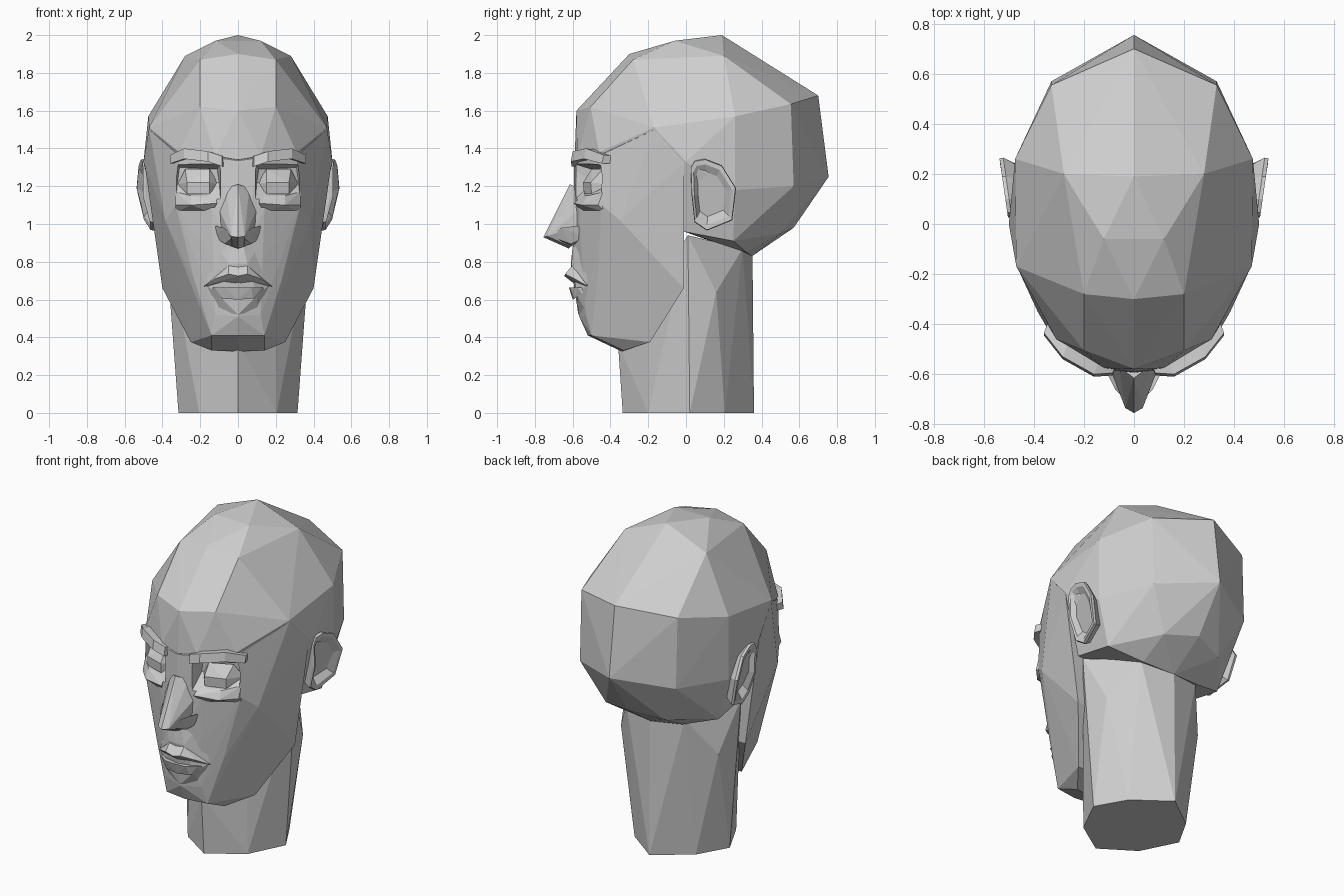
import bpy, bmesh
from mathutils import Vector

mat = bpy.data.materials.new("plaster grey")
mat.diffuse_color = (0.62, 0.62, 0.62, 1)


def finish(name, bm):
    bmesh.ops.recalc_face_normals(bm, faces=bm.faces[:])
    me = bpy.data.meshes.new(name)
    bm.to_mesh(me)
    bm.free()
    me.materials.append(mat)
    ob = bpy.data.objects.new(name, me)
    bpy.context.collection.objects.link(ob)
    return ob


def mirrored(pts):
    return pts + [(-x, y, z) for x, y, z in pts if x > 0]


def hull(name, *groups):
    """One faceted convex block for each group of points."""
    bm = bmesh.new()
    for pts in groups:
        vs = [bm.verts.new(p) for p in pts]
        bmesh.ops.convex_hull(bm, input=vs)
    loose = [v for v in bm.verts if not v.link_faces]
    bmesh.ops.delete(bm, geom=loose, context='VERTS')
    return finish(name, bm)


def pair(name, pts):
    return hull(name, pts, [(-x, y, z) for x, y, z in pts])


def boolean(ob, other, op):
    m = ob.modifiers.new(op, 'BOOLEAN')
    m.operation, m.solver, m.object = op, 'EXACT', other
    dg = bpy.context.evaluated_depsgraph_get()
    me = bpy.data.meshes.new_from_object(ob.evaluated_get(dg))
    ob.modifiers.clear()
    ob.data = me
    bpy.data.objects.remove(other)


# cranium
head = hull("head", mirrored([
    (0, .19, 2.0), (.12, -.06, 1.97), (0, -.30, 1.90), (.20, -.28, 1.87),
    (.28, .20, 1.89), (0, .70, 1.68), (.33, .555, 1.635), (.475, .26, 1.57),
    (.47, -.17, 1.51), (0, -.58, 1.60), (.20, -.505, 1.62), (.50, 0, 1.33),
    (0, .755, 1.25), (.33, .57, 1.20), (.475, .26, 1.18), (.40, .25, .91),
    (0, .57, .98), (.20, .50, .95), (0, .35, .83), (.20, .32, .85),
    (.40, -.01, .96), (.12, -.575, 1.36), (.31, -.46, 1.38), (0, -.59, 1.34)]))

# face and jaw
face = hull("face", mirrored([
    (.47, -.165, 1.50), (.495, -.01, 1.325), (0, -.592, 1.335), (.12, -.578, 1.352),
    (.31, -.463, 1.36), (.33, -.445, 1.10), (.385, -.35, 1.02), (.14, -.565, 1.08),
    (0, -.60, .80), (.13, -.55, .80), (.40, -.012, .955), (.40, -.012, .66),
    (.23, -.47, .70), (0, -.565, .51), (.12, -.53, .52), (.14, -.50, .41),
    (0, -.52, .41), (.25, -.19, .375), (.14, -.33, .33), (0, -.34, .325)]))
boolean(head, face, 'UNION')

# neck
neck = hull("neck", mirrored([
    (0, -.335, 0), (.205, -.20, 0), (.315, .02, 0), (.21, .205, 0), (0, .36, 0),
    (0, -.36, .37), (.20, -.20, .45), (.315, .0, .60), (.335, .16, .64),
    (.385, .01, .94), (.20, .30, .87), (0, .352, .85)]))
boolean(head, neck, 'UNION')

# eye sockets with a sloping floor
boolean(head, pair("socket_cutter", [
    (.085, -.66, 1.05), (.34, -.58, 1.02), (.085, -.66, 1.34), (.34, -.58, 1.35),
    (.10, -.50, 1.22), (.32, -.40, 1.22), (.11, -.50, 1.29), (.31, -.41, 1.30)]),
    'DIFFERENCE')

# eyes
pair("eyes", [
    (.10, -.48, 1.21), (.32, -.40, 1.21), (.15, -.54, 1.16), (.27, -.50, 1.16),
    (.15, -.545, 1.22), (.27, -.505, 1.22), (.15, -.50, 1.29), (.28, -.44, 1.29)])

# lower lid bags
pair("lower_lids", [
    (.11, -.595, 1.11), (.25, -.55, 1.10), (.33, -.465, 1.10), (.12, -.55, 1.15),
    (.33, -.44, 1.17), (.25, -.52, 1.15), (.14, -.54, 1.06), (.33, -.42, 1.06)])

# nose with flared wings
hull("nose", mirrored([
    (0, -.615, 1.21), (.06, -.57, 1.19), (0, -.755, .93), (.035, -.735, .935),
    (.04, -.65, 1.08), (.11, -.54, 1.10), (0, -.62, .87), (.03, -.61, .88),
    (.10, -.55, 1.0)]))
pair("nostril_wings", [
    (.02, -.72, .935), (.075, -.66, .98), (.12, -.57, .99), (.125, -.53, .93),
    (.07, -.61, .895), (.02, -.61, .88), (.05, -.53, .93)])

# muzzle between nose and lips
hull("muzzle", mirrored([
    (0, -.61, .79), (.05, -.605, .79), (.03, -.60, .88), (.12, -.54, .90),
    (.17, -.52, .68), (.10, -.575, .62), (0, -.585, .62), (0, -.57, .52),
    (.10, -.53, .54)]))

# lips, built as two halves that meet at the middle
pair("upper_lip", [
    (0, -.645, .725), (.05, -.64, .735), (0, -.605, .775), (.05, -.602, .78),
    (.12, -.59, .71), (.18, -.52, .67), (.12, -.57, .69), (0, -.60, .69),
    (.05, -.54, .70)])
pair("lower_lip", [
    (0, -.62, .665), (.07, -.615, .665), (.125, -.575, .665), (.13, -.55, .63),
    (.08, -.59, .605), (0, -.60, .60), (0, -.55, .65), (.14, -.53, .66)])

# eyebrows: bent bars lofted through four stations (x, y, low z, high z)
bm = bmesh.new()
for s in (1, -1):
    rings = []
    for x, y, lo, hi in ((.085, -.605, 1.305, 1.36), (.16, -.61, 1.33, 1.385),
                         (.285, -.54, 1.345, 1.40), (.36, -.445, 1.32, 1.365)):
        rings.append([bm.verts.new((s * (x - i), y + d, z)) for i, d, z in
                      ((0, 0, lo), (0, .01, hi), (.02, .06, hi - .005), (.02, .06, lo))])
    for a, b in zip(rings, rings[1:]):
        for i in range(4):
            j = (i + 1) % 4
            bm.faces.new((a[i], a[j], b[j], b[i]))
    bm.faces.new(rings[0])
    bm.faces.new(rings[-1])
finish("eyebrows", bm)

# ears: tapered shell with a rim and a sunken bowl
outline = [(.025, 1.30), (.045, 1.335), (.10, 1.345), (.19, 1.31), (.265, 1.19),
           (.245, 1.02), (.11, .965), (.045, 1.01), (.03, 1.15)]
centre = (.12, 1.16)


def ear_ring(bm, s, scale, depth):
    ring = []
    for y, z in outline:
        x = .50 + .14 * y - max(0, 1.15 - z) * .28 - depth
        ring.append(bm.verts.new((s * x, centre[0] + (y - centre[0]) * scale,
                                  centre[1] + (z - centre[1]) * scale)))
    return ring


bm = bmesh.new()
for s in (1, -1):
    rings = [ear_ring(bm, s, k, d) for k, d in
             ((.72, .09), (1, .015), (.98, 0), (.84, .002), (.62, .028))]
    for a, b in zip(rings, rings[1:]):
        for i in range(len(a)):
            j = (i + 1) % len(a)
            bm.faces.new((a[i], a[j], b[j], b[i]))
    bm.faces.new(rings[0])
    bm.faces.new(rings[-1])
finish("ears", bm)
